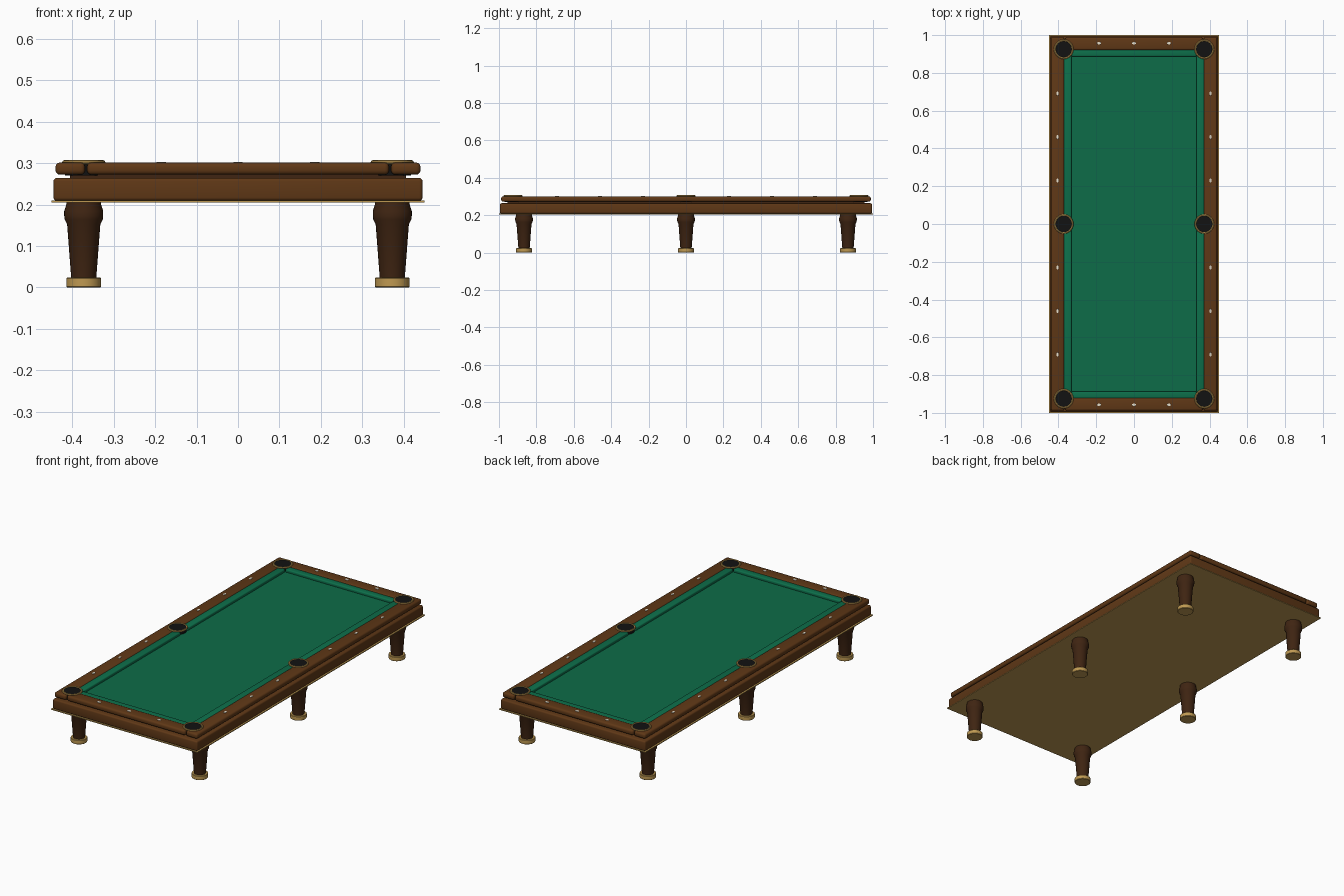
import bpy, bmesh, math

cube = bpy.data.objects.get("Cube")
if cube:
    bpy.data.objects.remove(cube, do_unlink=True)


def material(name, rgb, rough=0.6):
    m = bpy.data.materials.new(name)
    m.use_nodes = True
    m.diffuse_color = (*rgb, 1)
    bsdf = m.node_tree.nodes["Principled BSDF"]
    bsdf.inputs["Base Color"].default_value = (*rgb, 1)
    bsdf.inputs["Roughness"].default_value = rough
    return m


WOOD = material("polished wood", (0.115, 0.039, 0.008))
DARK = material("dark wood", (0.05, 0.018, 0.006))
FELT = material("green felt", (0.004, 0.15, 0.065))
CUSHION = material("cushion green", (0.004, 0.16, 0.07))
BRASS = material("brass", (0.52, 0.32, 0.085))
BLACK = material("pocket black", (0.006, 0.006, 0.006))
IVORY = material("ivory", (0.8, 0.75, 0.62))


def finish(name, bm, mat, smooth=True):
    bmesh.ops.recalc_face_normals(bm, faces=bm.faces)
    mesh = bpy.data.meshes.new(name)
    bm.to_mesh(mesh)
    bm.free()
    mesh.materials.append(mat)
    ob = bpy.data.objects.new(name, mesh)
    bpy.context.collection.objects.link(ob)
    if smooth:
        bpy.ops.object.select_all(action="DESELECT")
        ob.select_set(True)
        bpy.context.view_layer.objects.active = ob
        bpy.ops.object.shade_smooth_by_angle(angle=math.radians(35))
    return ob


def box(name, x, y, z, mat, bevel=0):
    """Box from (min, max) ranges, with optional rounded edges."""
    bm = bmesh.new()
    bmesh.ops.create_cube(bm, size=1)
    for v in bm.verts:
        v.co = [r[0] if c < 0 else r[1] for c, r in zip(v.co, (x, y, z))]
    if bevel:
        bmesh.ops.bevel(bm, geom=bm.edges[:], offset=bevel, segments=3,
                        profile=0.5, affect="EDGES")
    return finish(name, bm, mat, bool(bevel))


def lathe(name, profile, at, mat, sides=32, closed=False):
    """Revolve (radius, z) points about a vertical axis."""
    bm = bmesh.new()
    rings = []
    for r, z in profile:
        rings.append([bm.verts.new((at[0] + r * math.cos(a), at[1] + r * math.sin(a), z))
                      for a in (2 * math.pi * i / sides for i in range(sides))])
    pairs = list(zip(rings, rings[1:]))
    if closed:
        pairs.append((rings[-1], rings[0]))
    else:
        bm.faces.new(rings[0])
        bm.faces.new(rings[-1])
    for a, b in pairs:
        for i in range(sides):
            j = (i + 1) % sides
            bm.faces.new((a[i], a[j], b[j], b[i]))
    return finish(name, bm, mat)


def span(a, b, s):
    return (a, b) if s > 0 else (-b, -a)


# Cabinet, base trim and bed
box("base_trim", (-0.45, 0.45), (-1, 1), (0.205, 0.21), BRASS)
box("cabinet", (-0.445, 0.445), (-0.995, 0.995), (0.209, 0.264), WOOD, 0.008)
box("slate", (-0.405, 0.405), (-0.955, 0.955), (0.26, 0.276), DARK)
box("playing_surface", (-0.37, 0.37), (-0.925, 0.925), (0.276, 0.282), FELT)

# Rails and cushions
for s, side in ((1, "left"), (-1, "right")):
    box(f"{side}_rail", span(0.369, 0.44, s), (-0.988, 0.988), (0.272, 0.301), WOOD, 0.01)
    for t, end in ((-1, "front"), (1, "back")):
        box(f"{side}_{end}_cushion", span(0.331, 0.372, s), span(0.03, 0.89, t),
            (0.278, 0.298), CUSHION, 0.006)
for t, end in ((-1, "front"), (1, "back")):
    box(f"{end}_rail", (-0.364, 0.364), span(0.92, 0.988, t), (0.272, 0.301), WOOD, 0.01)
    box(f"{end}_cushion", (-0.331, 0.331), span(0.887, 0.924, t),
        (0.278, 0.298), CUSHION, 0.006)

# Legs with brass feet
LEG = [(0.030, 0.02), (0.040, 0.152), (0.046, 0.164), (0.047, 0.172),
       (0.047, 0.184), (0.042, 0.2), (0.042, 0.208)]
FOOT = [(0.040, 0), (0.042, 0.002), (0.042, 0.022), (0.040, 0.024)]
for s, side in ((1, "left"), (-1, "right")):
    for y, place in ((-0.866, "front"), (0, "middle"), (0.866, "back")):
        lathe(f"{side}_{place}_leg", LEG, (s * 0.372, y), DARK)
        lathe(f"{side}_{place}_foot", FOOT, (s * 0.372, y), BRASS)

# Pockets with brass rims
RIM = [(0.047 + 0.005 * math.cos(a), 0.302 + 0.005 * math.sin(a))
       for a in (math.tau * i / 8 for i in range(8))]
for s, side in ((1, "left"), (-1, "right")):
    for y, place in ((-0.925, "front"), (0, "middle"), (0.925, "back")):
        lathe(f"{side}_{place}_pocket", [(0.045, 0.27), (0.045, 0.304)],
              (s * 0.372, y), BLACK)
        lathe(f"{side}_{place}_pocket_rim", RIM, (s * 0.372, y), BRASS, 24, True)

# Ivory sight markers
sights = [(s * 0.405, t * y) for s in (-1, 1) for t in (-1, 1) for y in (0.23, 0.46, 0.69)]
sights += [(x, t * 0.957) for t in (-1, 1) for x in (-0.185, 0, 0.185)]
for i, (x, y) in enumerate(sights):
    on_side = abs(x) > 0.3
    rx, ry = (0.007, 0.012) if on_side else (0.012, 0.007)
    bm = bmesh.new()
    bmesh.ops.create_cone(bm, cap_ends=True, segments=12, radius1=1, radius2=0.9, depth=1)
    for v in bm.verts:
        v.co = (x + v.co.x * rx, y + v.co.y * ry, 0.301 + v.co.z * 0.004)
    finish(f"sight_{i + 1}", bm, IVORY, False)
